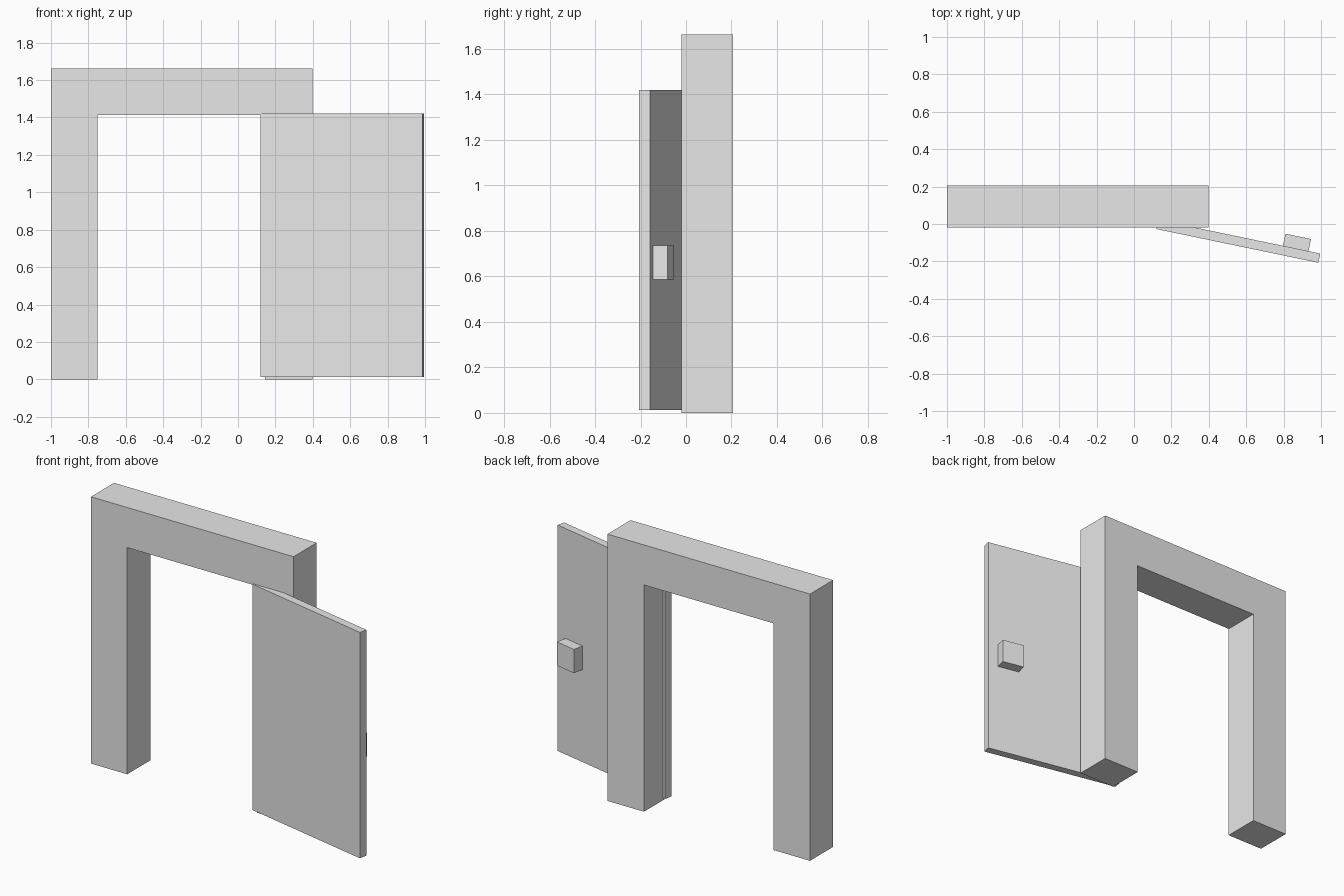
import bpy, bmesh, math
from mathutils import Matrix

if "Cube" in bpy.data.objects:
    bpy.data.objects.remove(bpy.data.objects["Cube"])

grey = bpy.data.materials.new("plain_grey")
grey.diffuse_color = (0.8, 0.8, 0.8, 1)
grey.use_nodes = True
grey.node_tree.nodes["Principled BSDF"].inputs["Base Color"].default_value = grey.diffuse_color


def prism(name, profile, vec, matrix=Matrix()):
    """Extrude a flat outline along vec into a solid object."""
    bm = bmesh.new()
    face = bm.faces.new([bm.verts.new(p) for p in profile])
    ext = bmesh.ops.extrude_face_region(bm, geom=[face])
    moved = [v for v in ext["geom"] if isinstance(v, bmesh.types.BMVert)]
    bmesh.ops.translate(bm, verts=moved, vec=vec)
    bmesh.ops.recalc_face_normals(bm, faces=bm.faces)
    mesh = bpy.data.meshes.new(name)
    bm.to_mesh(mesh)
    bm.free()
    mesh.materials.append(grey)
    obj = bpy.data.objects.new(name, mesh)
    obj.matrix_world = matrix
    bpy.context.collection.objects.link(obj)
    return obj


def box(name, u, v, z, matrix):
    outline = [(u[0], v[0], z[0]), (u[1], v[0], z[0]),
               (u[1], v[1], z[0]), (u[0], v[1], z[0])]
    return prism(name, outline, (0, 0, z[1] - z[0]), matrix)


# Door frame: two posts and a lintel as one arch outline
arch = [(-1, 0), (-0.75, 0), (-0.75, 1.413), (0.145, 1.413),
        (0.145, 0), (0.397, 0), (0.397, 1.663), (-1, 1.663)]
prism("door_frame", [(x, -0.02, z) for x, z in arch], (0, 0.227, 0))

# Door leaf and handle share the swung-open hinge placement
hinge = Matrix.Translation((0.12, -0.027, 0)) @ Matrix.Rotation(math.radians(-11.75), 4, 'Z')
box("door_leaf", (0, 0.884), (0, 0.05), (0.012, 1.42), hinge)
box("door_handle", (0.68, 0.82), (0.05, 0.116), (0.587, 0.735), hinge)
